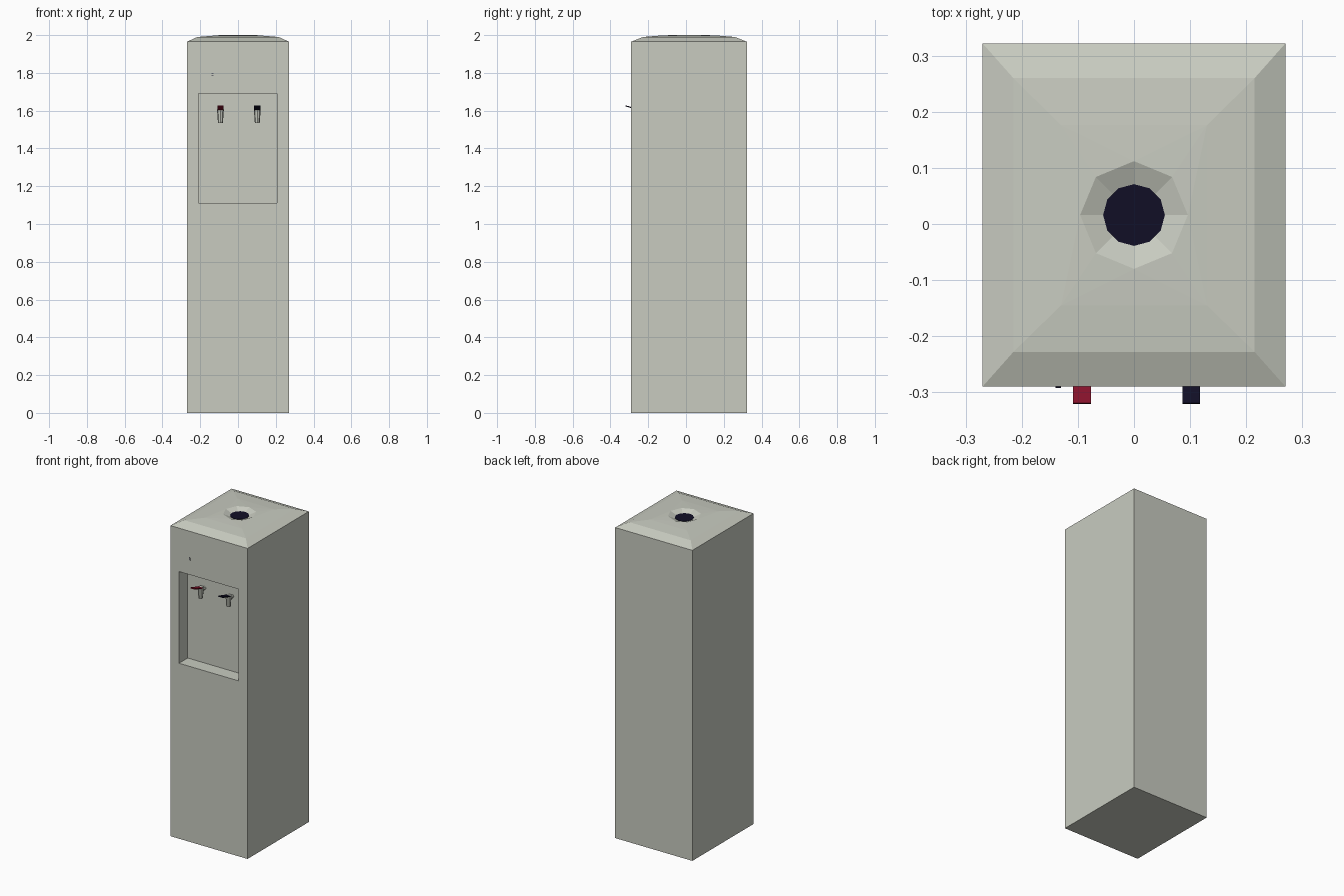
import bpy, bmesh, math
from mathutils import Matrix, Vector

if "Cube" in bpy.data.objects:
    bpy.data.objects.remove(bpy.data.objects["Cube"])


def material(name, rgb):
    m = bpy.data.materials.new(name)
    m.diffuse_color = (*rgb, 1)
    m.use_nodes = True
    m.node_tree.nodes["Principled BSDF"].inputs["Base Color"].default_value = m.diffuse_color
    return m


GREY = material("warm_grey", (0.58, 0.60, 0.53))
RED = material("hot_red", (0.24, 0.006, 0.024))
DARK = material("dark_navy", (0.0055, 0.0048, 0.019))


def finish(bm, name, mat):
    bmesh.ops.remove_doubles(bm, verts=bm.verts, dist=1e-5)
    bmesh.ops.recalc_face_normals(bm, faces=bm.faces)
    me = bpy.data.meshes.new(name)
    bm.to_mesh(me)
    bm.free()
    me.materials.append(mat)
    ob = bpy.data.objects.new(name, me)
    bpy.context.collection.objects.link(ob)
    return ob


def box(name, size, loc, mat, tilt=0.0):
    bm = bmesh.new()
    m = Matrix.Translation(loc) @ Matrix.Rotation(tilt, 4, 'X') @ Matrix.Diagonal((*size, 1))
    bmesh.ops.create_cube(bm, size=1, matrix=m)
    return finish(bm, name, mat)


def cone(name, r_low, r_high, depth, loc, mat, sides=8, tilt=0.0):
    bm = bmesh.new()
    m = Matrix.Translation(loc) @ Matrix.Rotation(tilt, 4, 'X')
    bmesh.ops.create_cone(bm, cap_ends=True, segments=sides, radius1=r_low,
                          radius2=r_high, depth=depth, matrix=m)
    return finish(bm, name, mat)


# ---- cabinet: stacked rectangles, domed lid, funnel, recessed front ----
CY = 0.016          # centre of the lid in y
FRONT = -0.29
bm = bmesh.new()


def rect(hx, y0, y1, z):
    return [bm.verts.new(p) for p in
            ((hx, y1, z), (-hx, y1, z), (-hx, y0, z), (hx, y0, z))]


def front_rect(x0, x1, z0, z1, y):
    return [bm.verts.new(p) for p in
            ((x0, y, z0), (x1, y, z0), (x1, y, z1), (x0, y, z1))]


def octagon(r, z):
    return [bm.verts.new((r * math.cos(k * math.pi / 4), CY + r * math.sin(k * math.pi / 4), z))
            for k in range(8)]


def bridge(a, b, skip=()):
    n = len(a)
    for i in range(n):
        if i not in skip:
            bm.faces.new((a[i], a[(i + 1) % n], b[(i + 1) % n], b[i]))


base = rect(0.27, FRONT, 0.322, 0)
shoulder = rect(0.27, FRONT, 0.322, 1.965)
lid = rect(0.215, -0.228, 0.26, 1.99)
crown = rect(0.13, -0.145, 0.176, 1.997)
rim = octagon(0.096, 2.0)
throat = octagon(0.052, 1.982)
bm.faces.new(base)
bridge(base, shoulder, skip=(2,))      # front side is built with the recess
bridge(shoulder, lid)
bridge(lid, crown)
for i in range(4):                     # square crown to round rim
    c, d = crown[i], crown[(i + 1) % 4]
    o0, o1, o2 = rim[2 * i], rim[2 * i + 1], rim[(2 * i + 2) % 8]
    bm.faces.new((c, o1, o0))
    bm.faces.new((c, o2, o1))
    bm.faces.new((c, d, o2))
bridge(rim, throat)
bm.faces.new(throat)

# dispensing recess
RX0, RX1, RZ0, RZ1, BACK = -0.21, 0.207, 1.11, 1.69, -0.203
outer = front_rect(-0.27, 0.27, 0, 1.965, FRONT)
opening = front_rect(RX0, RX1, RZ0, RZ1, FRONT)
inner = front_rect(RX0, RX1, RZ0, RZ1, BACK)
bridge(outer, opening)
bridge(opening, inner)
bm.faces.new(inner)
finish(bm, "cabinet", GREY)

# dark inlet in the funnel
cone("bottle_inlet", 0.055, 0.055, 0.006, (0, CY, 1.983), DARK, sides=12)

# ---- taps ----
for side, x, mat in (("hot", -0.093, RED), ("cold", 0.102, DARK)):
    cone(side + "_spout", 0.013, 0.018, 0.07, (x, -0.24, 1.57), GREY)
    cone(side + "_pipe", 0.011, 0.011, 0.042, (x, -0.223, 1.585), GREY, tilt=math.pi / 2)
    box(side + "_lever", (0.032, 0.088, 0.006), (x, -0.278, 1.613), mat, tilt=-0.29)

# ---- two tiny indicator lights ----
for i, z in enumerate((1.785, 1.796)):
    box("indicator_%d" % (i + 1), (0.01, 0.004, 0.004), (-0.135, FRONT, z), DARK)
